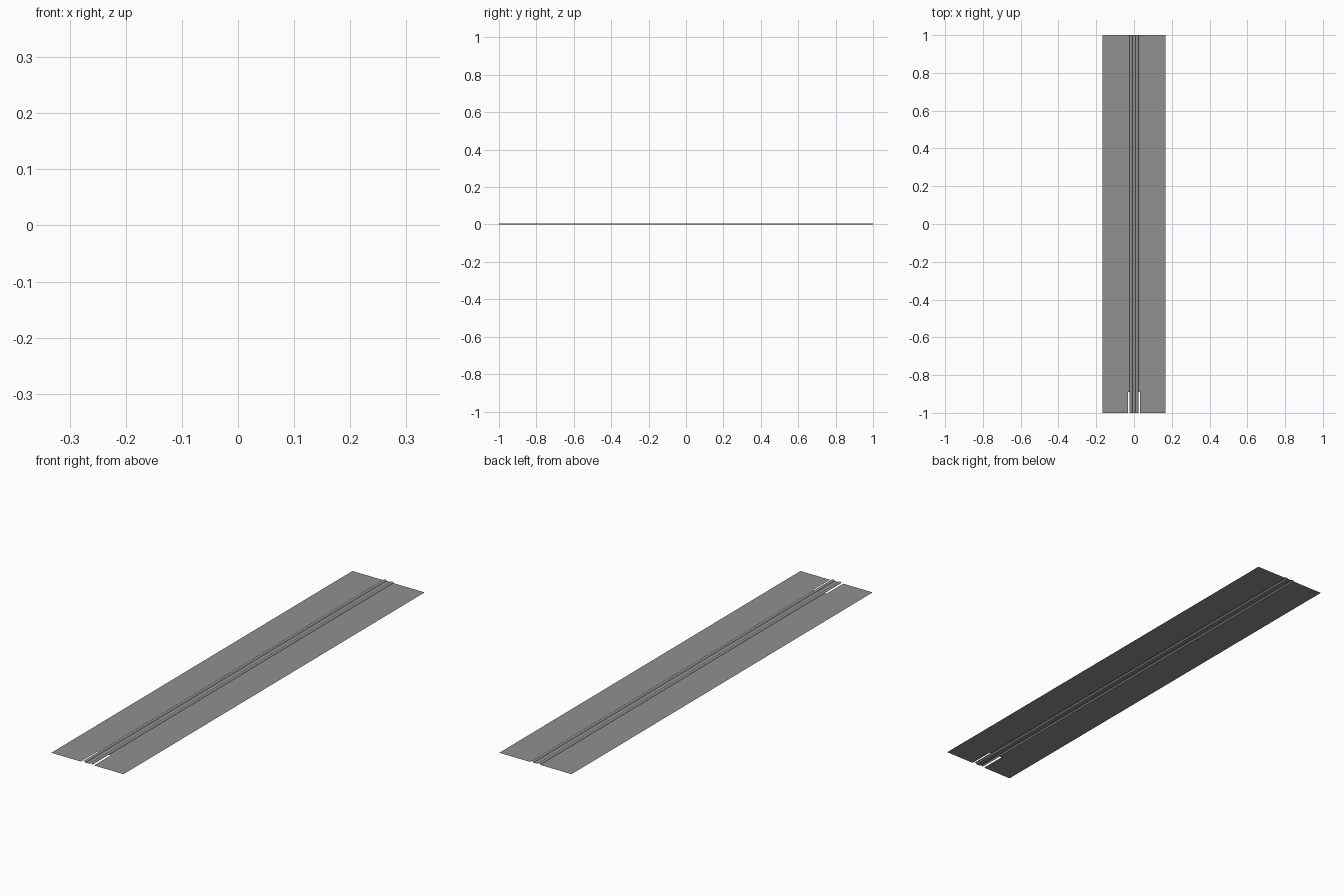
import bpy

if "Cube" in bpy.data.objects:
    bpy.data.objects.remove(bpy.data.objects["Cube"])

# Half cross-section from outer edge to centre: (x, z)
HALF = [(0.168, 0.0), (0.031, 0.0), (0.023, 0.001), (0.021, 0.004), (0.018, 0.0055),
        (0.014, 0.0055), (0.011, 0.004), (0.009, 0.001)]
SECTION = [(-x, z) for x, z in HALF] + HALF[::-1]
LAST = len(SECTION) - 1
ROWS = [-1.0, -0.89, 1.0]

grey = bpy.data.materials.new("dark_grey")
grey.diffuse_color = (0.28, 0.28, 0.28, 1.0)
grey.use_nodes = True
grey.node_tree.nodes["Principled BSDF"].inputs["Base Color"].default_value = grey.diffuse_color


def strip(name, first, last, rows):
    """Sweep part of the cross-section along y as an open sheet."""
    pts = SECTION[first:last + 1]
    n = len(pts)
    verts = [(x, y, z) for y in rows for x, z in pts]
    faces = [(r * n + i, r * n + i + 1, (r + 1) * n + i + 1, (r + 1) * n + i)
             for r in range(len(rows) - 1) for i in range(n - 1)]
    mesh = bpy.data.meshes.new(name)
    mesh.from_pydata(verts, [], faces)
    mesh.materials.append(grey)
    obj = bpy.data.objects.new(name, mesh)
    bpy.context.collection.objects.link(obj)
    return obj


# Wide flat side panels
strip("left_panel", 0, 1, ROWS)
strip("right_panel", LAST - 1, LAST, ROWS)

# Ledges beside the ridges, left open at the front to form the two slits
strip("left_ledge", 1, 2, ROWS[1:])
strip("right_ledge", LAST - 2, LAST - 1, ROWS[1:])

# Twin raised ridges with the channel between them
strip("centre_ridges", 2, LAST - 2, ROWS)
